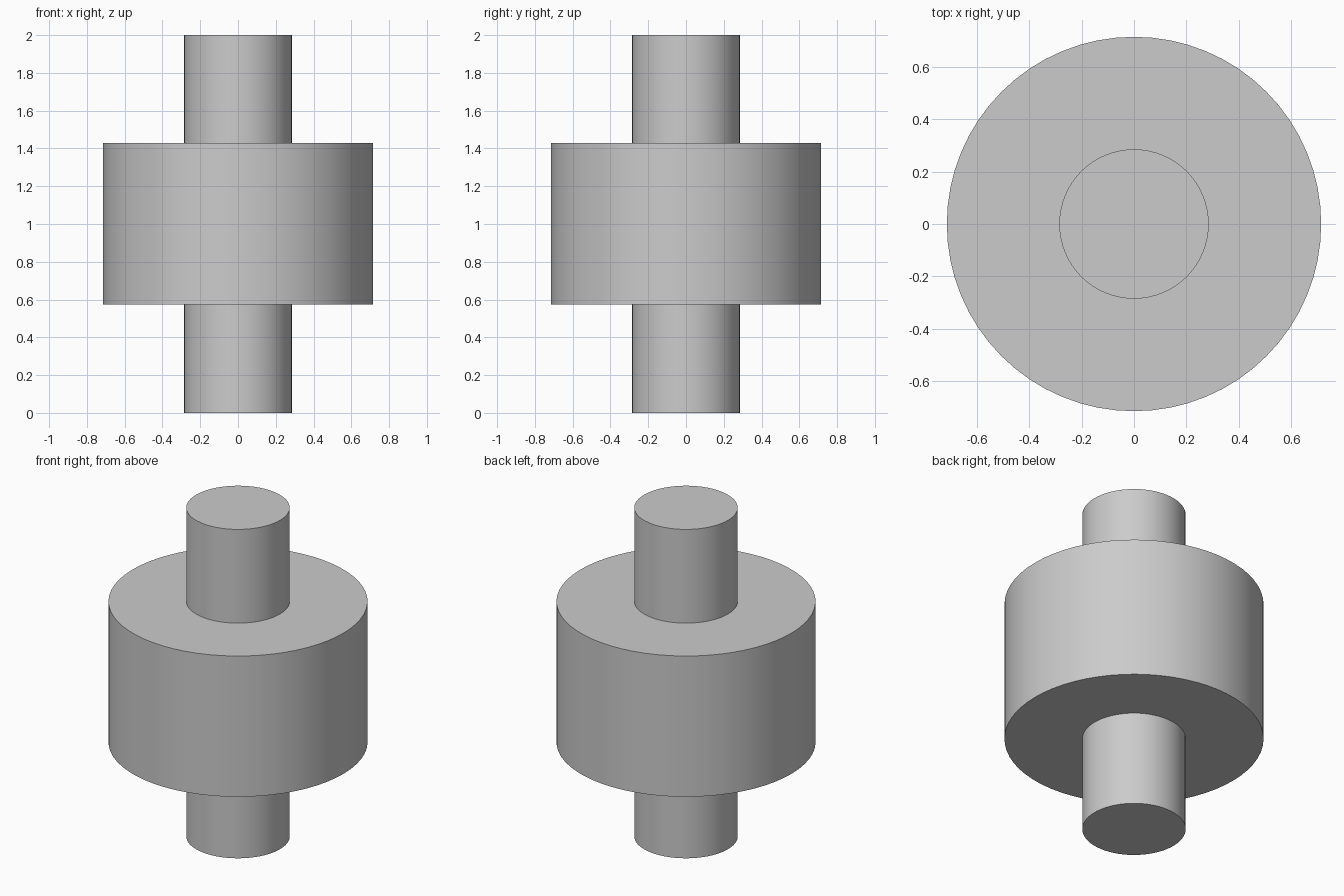
import bpy
import bmesh
from math import pi, radians
from mathutils import Vector

if "Cube" in bpy.data.objects:
    bpy.data.objects.remove(bpy.data.objects["Cube"])

SHAFT_R, DRUM_R = 0.285, 0.714
SEGMENTS = 64

# Half profile (radius, height): lower shaft, drum, upper shaft
profile = [(0, 0), (SHAFT_R, 0), (SHAFT_R, 0.574), (DRUM_R, 0.574),
           (DRUM_R, 1.43), (SHAFT_R, 1.43), (SHAFT_R, 2), (0, 2)]

# Revolve the profile about z into one closed stepped roller
bm = bmesh.new()
verts = [bm.verts.new((r, 0, z)) for r, z in profile]
edges = [bm.edges.new(pair) for pair in zip(verts, verts[1:])]
bmesh.ops.spin(bm, geom=verts + edges, cent=Vector(), axis=Vector((0, 0, 1)),
               angle=2 * pi, steps=SEGMENTS)
bmesh.ops.remove_doubles(bm, verts=bm.verts[:], dist=1e-4)
bmesh.ops.recalc_face_normals(bm, faces=bm.faces[:])

mesh = bpy.data.meshes.new("roller_with_shaft")
bm.to_mesh(mesh)
bm.free()
roller = bpy.data.objects.new("roller_with_shaft", mesh)
bpy.context.collection.objects.link(roller)

# Smooth round walls with crisp rims
bpy.context.view_layer.objects.active = roller
roller.select_set(True)
bpy.ops.object.shade_smooth_by_angle(angle=radians(30))
